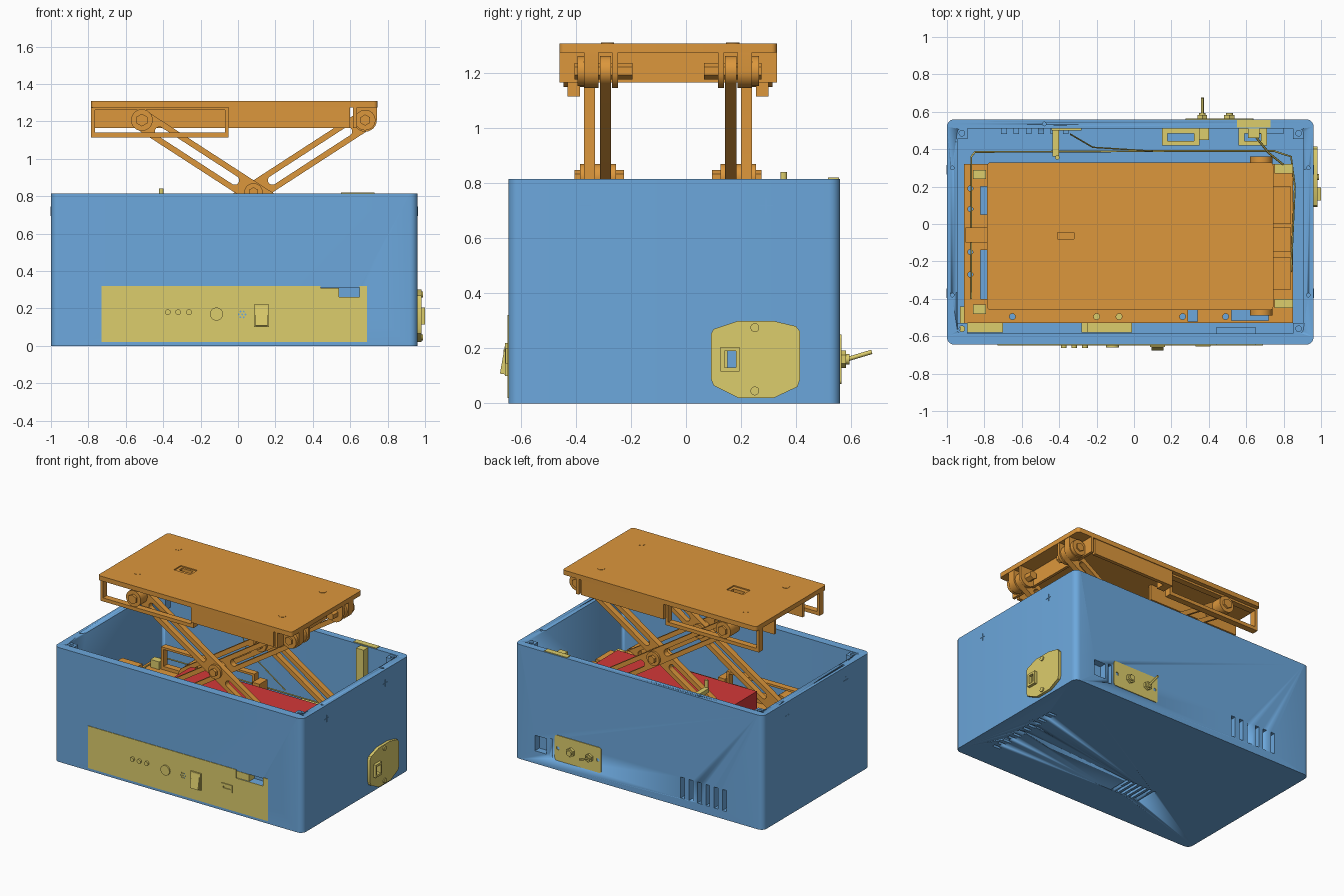
import bpy, bmesh
from math import pi, cos, sin, atan2, hypot
from mathutils import Matrix

if "Cube" in bpy.data.objects:
    bpy.data.objects.remove(bpy.data.objects["Cube"])


def mat(name, rgb):
    m = bpy.data.materials.new(name)
    m.diffuse_color = (*rgb, 1)
    m.use_nodes = True
    m.node_tree.nodes["Principled BSDF"].inputs["Base Color"].default_value = m.diffuse_color
    return m


BLUE = mat("blue", (0.15, 0.39, 0.72))
ORANGE = mat("orange", (0.72, 0.31, 0.045))
YELLOW = mat("yellow", (0.72, 0.61, 0.15))
RED = mat("red", (0.65, 0.04, 0.04))
AX = {'z': Matrix.Identity(4), 'y': Matrix.Rotation(pi / 2, 4, 'X'),
      'x': Matrix(((0, 0, 1, 0), (1, 0, 0, 0), (0, 1, 0, 0), (0, 0, 0, 1)))}


def finish(name, bm, m):
    me = bpy.data.meshes.new(name)
    bm.to_mesh(me)
    bm.free()
    o = bpy.data.objects.new(name, me)
    bpy.context.collection.objects.link(o)
    if m:
        me.materials.append(m)
    bpy.ops.object.select_all(action='DESELECT')
    o.select_set(True)
    bpy.context.view_layer.objects.active = o
    bpy.ops.object.shade_smooth_by_angle(angle=0.5)
    return o


def box(name, x0, x1, y0, y1, z0, z1, m=ORANGE):
    bm = bmesh.new()
    M = Matrix.Translation(((x0 + x1) / 2, (y0 + y1) / 2, (z0 + z1) / 2)) @ Matrix.Diagonal((x1 - x0, y1 - y0, z1 - z0, 1))
    bmesh.ops.create_cube(bm, size=1, matrix=M)
    return finish(name, bm, m)


def cyl(name, c, r, d, axis='y', m=ORANGE, n=24):
    bm = bmesh.new()
    bmesh.ops.create_cone(bm, cap_ends=True, segments=n, radius1=r, radius2=r, depth=d,
                          matrix=Matrix.Translation(c) @ AX[axis])
    return finish(name, bm, m)


def plate(name, loops, a, b, axis='z', m=ORANGE):
    """Outline plus holes, extruded from a to b along an axis."""
    cu = bpy.data.curves.new(name, 'CURVE')
    cu.dimensions, cu.fill_mode, cu.extrude = '2D', 'BOTH', (b - a) / 2
    for pts in loops:
        sp = cu.splines.new('POLY')
        sp.points.add(len(pts) - 1)
        for p, q in zip(sp.points, pts):
            p.co = (q[0], q[1], 0, 1)
        sp.use_cyclic_u = True
    tmp = bpy.data.objects.new("tmp", cu)
    bpy.context.collection.objects.link(tmp)
    me = tmp.to_mesh()
    bm = bmesh.new()
    bm.from_mesh(me)
    tmp.to_mesh_clear()
    bpy.data.objects.remove(tmp)
    bmesh.ops.remove_doubles(bm, verts=bm.verts, dist=1e-5)
    mid = (a + b) / 2
    off = {'x': (mid, 0, 0), 'y': (0, mid, 0), 'z': (0, 0, mid)}[axis]
    bm.transform(Matrix.Translation(off) @ AX[axis])
    bmesh.ops.recalc_face_normals(bm, faces=bm.faces)
    return finish(name, bm, m)


def rrect(x0, x1, y0, y1, r=0.0, n=6):
    if r == 0:
        return [(x0, y0), (x1, y0), (x1, y1), (x0, y1)]
    cs = [(x1 - r, y1 - r), (x0 + r, y1 - r), (x0 + r, y0 + r), (x1 - r, y0 + r)]
    return [(cx + r * cos(pi / 2 * (k + i / n)), cy + r * sin(pi / 2 * (k + i / n)))
            for k, (cx, cy) in enumerate(cs) for i in range(n + 1)]


def circle(x, y, r, n=20):
    return [(x + r * cos(2 * pi * i / n), y + r * sin(2 * pi * i / n)) for i in range(n)]


def cut(target, cutters):
    bpy.ops.object.select_all(action='DESELECT')
    for c in cutters:
        c.select_set(True)
    bpy.context.view_layer.objects.active = cutters[0]
    bpy.ops.object.join()
    c = cutters[0]
    c.hide_render = True
    md = target.modifiers.new("cut", 'BOOLEAN')
    md.operation, md.solver, md.object = 'DIFFERENCE', 'EXACT', c
    bpy.context.view_layer.objects.active = target
    bpy.ops.object.modifier_apply(modifier=md.name)
    bpy.data.objects.remove(c)


def wire(name, pts, r=0.005, m=YELLOW):
    cu = bpy.data.curves.new(name, 'CURVE')
    cu.dimensions, cu.bevel_depth, cu.bevel_resolution = '3D', r, 2
    sp = cu.splines.new('POLY')
    sp.points.add(len(pts) - 1)
    for p, q in zip(sp.points, pts):
        p.co = (*q, 1)
    cu.materials.append(m)
    bpy.context.collection.objects.link(bpy.data.objects.new(name, cu))


# Housing: open box with vents, rear openings and rim screw holes
housing = plate("housing", [rrect(-1, 0.96, -0.645, 0.56, 0.04)], 0, 0.815, 'z', BLUE)
cs = [plate("cut", [rrect(-0.945, 0.905, -0.585, 0.51, 0.02)], 0.03, 1, 'z', None)]
cs += [box("cut", -0.71 + i * 0.066, -0.68 + i * 0.066, 0.48, 0.6, 0.06, 0.21, None) for i in range(6)]
cs += [box("cut", 0.71, 0.80, 0.48, 0.6, 0.09, 0.2, None), box("cut", 0.66, 0.685, 0.48, 0.6, 0.07, 0.21, None)]
cs += [box("cut", -0.38 + i * 0.038, -0.36 + i * 0.038, -0.39, -0.23, -0.1, 0.1, None) for i in range(7)]
cs += [box("cut", 0.75, 0.81, -0.45 + i * 0.05, -0.43 + i * 0.05, -0.1, 0.1, None) for i in range(12)]
cs += [cyl("cut", (x, y, 0.8), 0.01, 0.1, 'z', None, 12)
       for x, y in ((-0.972, 0.3), (-0.972, -0.38), (0.932, 0.3), (0.932, -0.38), (-0.48, 0.535))]
cs += [box("cut", 0.44, 0.65, -0.7, -0.55, 0.26, 0.312, None)]
cut(housing, cs)
for x in (-0.92, 0.88):
    for y in (0.485, -0.56):
        plate("corner_post", [rrect(x - 0.03, x + 0.03, y - 0.03, y + 0.03), circle(x, y, 0.015)], 0.68, 0.81, 'z', BLUE)
for x in (-1.0, 0.96):
    for y in (0.29, -0.37):
        box("screw_cross", x - 0.002, x + 0.002, y - 0.025, y + 0.025, 0.717, 0.721, BLUE)
        box("screw_cross", x - 0.002, x + 0.002, y - 0.002, y + 0.002, 0.694, 0.744, BLUE)

# Front control panel
outline = [(-0.73, 0.02), (0.69, 0.02), (0.69, 0.32), (0.65, 0.32), (0.65, 0.26), (0.44, 0.26), (0.44, 0.32), (-0.73, 0.32)]
sound = [circle(0.022 + r * cos(k * pi / 3), 0.168 + r * sin(k * pi / 3), 0.005, 8)
         for r, ks in ((0, [0]), (0.018, range(6))) for k in ks]
plate("front_panel", [outline] + sound, -0.649, -0.635, 'y', YELLOW)
box("panel_tab", 0.44, 0.54, -0.645, -0.57, 0.262, 0.31, YELLOW)
for x in (-0.375, -0.32, -0.262):
    cyl("indicator_light", (x, -0.652, 0.18), 0.015, 0.022, 'y', YELLOW)
cyl("push_button", (-0.115, -0.65, 0.17), 0.035, 0.018, 'y', YELLOW)
plate("switch_frame", [rrect(0.085, 0.165, 0.1, 0.22)], -0.658, -0.64, 'y', YELLOW)
plate("rocker", [[(-0.657, 0.105), (-0.676, 0.108), (-0.658, 0.21)]], 0.093, 0.157, 'x', YELLOW)
plate("data_port", [rrect(0.33, 0.41, 0.145, 0.2), rrect(0.342, 0.398, 0.168, 0.182)], -0.655, -0.64, 'y', YELLOW)

# Side power inlet
side = [(0.09, 0.09), (0.1, 0.065), (0.19, 0.02), (0.32, 0.02), (0.405, 0.06), (0.415, 0.09),
        (0.415, 0.26), (0.4, 0.28), (0.315, 0.3), (0.19, 0.3), (0.1, 0.27), (0.09, 0.25)]
plate("inlet_plate", [side, rrect(0.15, 0.185, 0.13, 0.19)], 0.955, 0.98, 'x', YELLOW)
plate("inlet_frame", [rrect(0.125, 0.195, 0.115, 0.205), rrect(0.14, 0.182, 0.13, 0.19)], 0.975, 1.0, 'x', YELLOW)
for z in (0.045, 0.275):
    cyl("inlet_screw", (0.98, 0.25, z), 0.016, 0.016, 'x', YELLOW)

# Rear switch panel with toggle and button
plate("rear_panel", [rrect(0.275, 0.64, 0.07, 0.25, 0.015), circle(0.615, 0.16, 0.012), circle(0.3, 0.16, 0.012)],
      0.552, 0.565, 'y', YELLOW)
for x, r in ((0.365, 0.03), (0.51, 0.032)):
    cyl("rear_nut", (x, 0.572, 0.16), r, 0.02, 'y', YELLOW, 6)
    cyl("rear_bush", (x, 0.582, 0.16), r * 0.6, 0.025, 'y', YELLOW)
wire("toggle_lever", [(0.365, 0.585, 0.16), (0.365, 0.675, 0.187)], 0.008)
box("switch_body", 0.33, 0.4, 0.45, 0.51, 0.12, 0.2, YELLOW)

# Electronics brackets and wiring inside the housing
box("rim_clip", 0.55, 0.73, 0.515, 0.555, 0.8, 0.82, YELLOW)
box("rim_clip_stem", 0.61, 0.67, 0.46, 0.515, 0.55, 0.81, YELLOW)
for x0, x1 in ((0.15, 0.35), (0.56, 0.71)):
    plate("module_frame", [rrect(x0, x1, 0.42, 0.51), rrect(x0 + 0.03, x1 - 0.03, 0.445, 0.485)], 0.28, 0.31, 'z', YELLOW)
box("sensor_bracket", -0.44, -0.28, 0.5, 0.51, 0.7, 0.8, YELLOW)
box("sensor_arm", -0.435, -0.4, 0.36, 0.51, 0.76, 0.79, YELLOW)
cyl("sensor_pin", (-0.41, 0.355, 0.80), 0.012, 0.08, 'z', YELLOW, 12)
for x0, x1 in ((-0.9, -0.7), (-0.25, -0.01)):
    box("front_module", x0, x1, -0.58, -0.51, 0.12, 0.32, YELLOW)
    box("front_module_foot", x0 - 0.03, x1 - 0.05, -0.58, -0.44, 0.03, 0.05, YELLOW)
wire("cable", [(-0.87, -0.4, 0.38), (-0.87, 0.36, 0.38), (-0.85, 0.385, 0.38), (0.2, 0.39, 0.38), (0.75, 0.39, 0.38),
               (0.84, 0.36, 0.38), (0.86, 0.2, 0.38), (0.84, -0.25, 0.38), (0.76, -0.34, 0.38)])
wire("sensor_cable", [(-0.34, 0.48, 0.75), (-0.22, 0.41, 0.6), (0.1, 0.39, 0.4)], 0.004)
wire("clip_cable", [(0.64, 0.48, 0.6), (0.72, 0.38, 0.5), (0.82, 0.3, 0.39)], 0.006)

# Lift base and red power block
YC, ZP = -0.065, 0.82
screws = [circle(-0.875, y, 0.014, 12) for y in (0.19, 0.08, -0.15, -0.27)]
screws += [circle(x, -0.495, 0.016, 12) for x in (-0.65, -0.2, -0.08, 0.26, 0.49)]
slots = [rrect(-0.82, -0.77, 0.05, 0.2), rrect(-0.82, -0.77, -0.4, -0.14), rrect(0.29, 0.34, -0.53 + 0.01, -0.4),
         rrect(0.52, 0.72, -0.515, -0.46)]
plate("base_plate", [rrect(-0.91, 0.85, -0.53, 0.32)] + screws + slots, 0.33, 0.365)
for x in (-0.89, 0.79):
    for y in (-0.51, 0.26):
        box("base_leg", x, x + 0.04, y, y + 0.04, 0.03, 0.33)
box("power_block", -0.42, 0.68, -0.2, 0.07, 0.365, 0.55, RED)
box("drive_block", -0.9, -0.74, -0.1, -0.02, 0.365, 0.52)
for y0, y1 in ((-0.35, -0.18), (-0.15, -0.02), (0.0, 0.2)):
    box("end_block", 0.74, 0.84, y0, y1, 0.365, 0.45)
for y in (0.24, -0.48):
    box("corner_bracket", -0.86, -0.79, y, y + 0.05, 0.365, 0.42, YELLOW)
    box("corner_bracket", 0.75, 0.85, y + 0.03, y + 0.08, 0.365, 0.42, YELLOW)

# Top platform
holes = [circle(x, y, 0.024) for x in (-0.59, 0.55) for y in (0.17, -0.285)]
plate("platform", [rrect(-0.785, 0.745, -0.46, 0.33, 0.02), rrect(-0.43, -0.3, -0.11, -0.03)], 1.275, 1.308)
for h in holes:
    plate("platform_plug", [h], 1.27, 1.31)
plate("platform_socket", [rrect(-0.43, -0.3, -0.11, -0.03), rrect(-0.41, -0.32, -0.08, -0.045)], 1.25, 1.3)
box("socket_bottom", -0.43, -0.3, -0.11, -0.03, 1.23, 1.25)
box("end_skirt", 0.615, 0.635, -0.46, 0.33, 1.165, 1.276)

# Scissor mechanism: mirrored left and right, rails and lugs mirrored top and bottom
DX, DZ, PX = 0.597, 0.387, 0.083
L, A = hypot(DX, DZ), atan2(DZ, DX)


def slanted(u0, u1, r, sg):
    return [(PX + sg * (u * cos(A) - v * sin(A)), ZP + u * sin(A) + v * cos(A))
            for u, v in rrect(u0 - r, u1 + r, -r, r, r * 0.999)]


for s in (-1, 1):
    def span(a, b):
        return sorted((YC + s * a, YC + s * b))

    for name, sg, a, b in (("outer_arm", -1, 0.265, 0.305), ("inner_arm", 1, 0.207, 0.248)):
        plate(name, [slanted(-L, L, 0.055, sg), slanted(-0.6, -0.12, 0.024, sg), slanted(0.12, 0.6, 0.024, sg)],
              *span(a, b), 'y')
    cyl("centre_bolt", (PX, YC + s * 0.25, ZP), 0.028, 0.18, 'y', ORANGE, 6)
    cyl("centre_boss", (PX, YC + s * 0.255, ZP), 0.05, 0.13)
    box("side_skirt", 0.0, 0.6, *span(0.365, 0.39), 1.165, 1.276)
    box("inner_skirt", -0.77, -0.055, *span(0.15, 0.17), 1.165, 1.276)
    for t in (-1, 1):
        def zz(z):
            return z if t > 0 else 2 * ZP - z
        part = "top" if t > 0 else "base"
        za, zb = sorted((zz(1.115), zz(1.276)))
        plate(part + "_rail", [rrect(-0.785, -0.05, za, zb), rrect(-0.765, -0.07, za + 0.025, zb - 0.015)],
              *span(0.32, 0.365), 'y')
        box(part + "_rail_web", -0.052, 0.004, *span(0.3, 0.39), *sorted((zz(1.165), zz(1.276))))
        zc = ZP + t * DZ
        cyl("slide_roller", (PX - DX, YC + s * 0.325, zc), 0.058, 0.11)
        cyl("slide_bolt", (PX - DX, YC + s * 0.3, zc), 0.034, 0.19, 'y', ORANGE, 6)
        lug = [(PX + DX + 0.062 * cos(k * pi / 12), zc - t * 0.062 * sin(k * pi / 12)) for k in range(13)]
        lug += [(PX + DX - 0.062, zz(1.278)), (PX + DX + 0.062, zz(1.278))]
        for a, b in ((0.182, 0.203), (0.252, 0.305)) if t > 0 else ((0.235, 0.26), (0.31, 0.345)):
            plate(part + "_lug", [lug], *span(a, b), 'y')
        cyl("hinge_bolt", (PX + DX, YC + s * 0.235, zc), 0.03, 0.21, 'y', ORANGE, 6)
        cyl("hinge_washer", (PX + DX, YC + s * 0.315, zc), 0.055, 0.03)
    cyl("base_bushing", (PX + DX, YC + s * 0.385, ZP - DZ), 0.06, 0.08)
